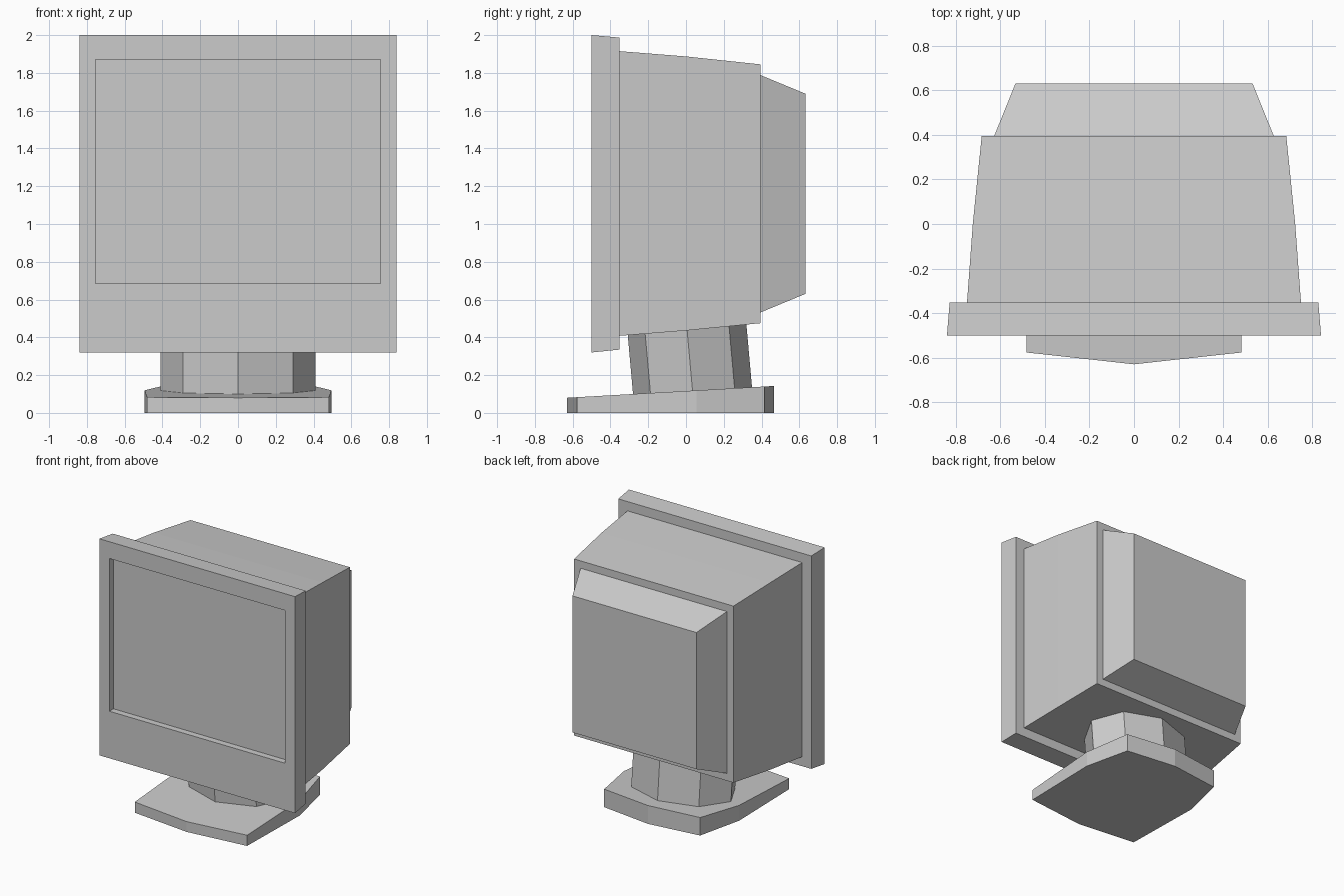
import bpy, bmesh
from math import sin, cos, pi

if "Cube" in bpy.data.objects:
    bpy.data.objects.remove(bpy.data.objects["Cube"])


def loft(name, rings):
    """Skin equal-length rings of points and cap both ends."""
    bm = bmesh.new()
    loops = [[bm.verts.new(p) for p in ring] for ring in rings]
    n = len(loops[0])
    for a, b in zip(loops, loops[1:]):
        for i in range(n):
            j = (i + 1) % n
            bm.faces.new((a[i], a[j], b[j], b[i]))
    bm.faces.new(loops[0])
    bm.faces.new(loops[-1])
    bmesh.ops.recalc_face_normals(bm, faces=bm.faces)
    mesh = bpy.data.meshes.new(name)
    bm.to_mesh(mesh)
    bm.free()
    obj = bpy.data.objects.new(name, mesh)
    bpy.context.collection.objects.link(obj)
    return obj


def rect(y, half_x, z0, z1):
    """Upright rectangle at depth y."""
    return [(-half_x, y, z0), (half_x, y, z0), (half_x, y, z1), (-half_x, y, z1)]


# Front bezel with recessed screen
loft("screen_bezel", [
    rect(-0.353, 0.828, 0.335, 1.987),
    rect(-0.50, 0.84, 0.32, 2.0),
    rect(-0.50, 0.754, 0.685, 1.87),
    rect(-0.45, 0.754, 0.685, 1.87),
])

# Tapered housing with a slight bend halfway
loft("main_housing", [
    rect(-0.353, 0.75, 0.408, 1.915),
    rect(0.0, 0.724, 0.436, 1.887),
    rect(0.395, 0.684, 0.475, 1.845),
])

# Rear tube cover
loft("rear_cover", [
    rect(0.39, 0.63, 0.53, 1.79),
    rect(0.632, 0.532, 0.63, 1.69),
])


# Octagonal neck, leaning forward and running into base and housing
def neck_ring(y, z):
    return [(0.41 * cos(i * pi / 4), y + 0.315 * sin(i * pi / 4),
             z + 0.055 * sin(i * pi / 4) * 0.315) for i in range(8)]


loft("swivel_neck", [neck_ring(0.037, 0.09), neck_ring(0.003, 0.47)])

# Eight-sided foot plate with a sloping top
half = [(0, -0.63), (0.482, -0.577), (0.495, 0.055), (0.412, 0.415), (0, 0.467)]
outline = half + [(-x, y) for x, y in half[-2:0:-1]]
loft("base_plate", [
    [(x, y, 0) for x, y in outline],
    [(x, y, 0.08 + 0.057 * (y + 0.63)) for x, y in outline],
])
